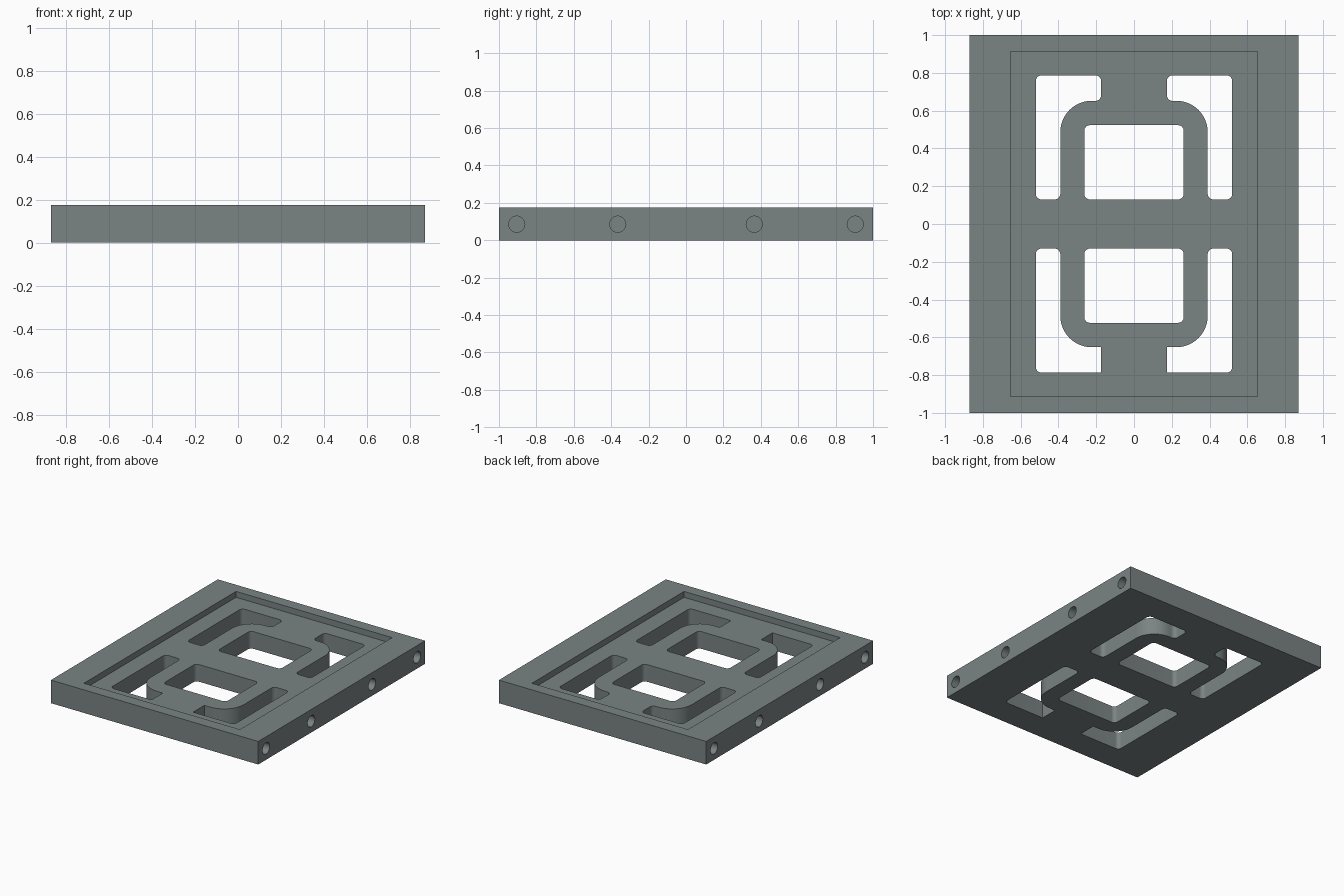
import bpy, bmesh, math
from mathutils import Vector, Matrix

if "Cube" in bpy.data.objects:
    bpy.data.objects.remove(bpy.data.objects["Cube"])

HX, HY, H = 0.87, 1.0, 0.175      # half width, half length, thickness
FLOOR = 0.13                      # height of the recessed floor


def rounded(corners):
    """Outline from (x, y, radius) corners, each rounded by an arc."""
    pts = []
    n = len(corners)
    for i, (x, y, r) in enumerate(corners):
        p = Vector((x, y))
        a = (Vector(corners[i - 1][:2]) - p).normalized()
        b = (Vector(corners[(i + 1) % n][:2]) - p).normalized()
        if r == 0:
            pts.append(p)
            continue
        # right-angled corners: arc centre lies r along both edges
        c = p + (a + b) * r
        steps = 16 if r > 0.1 else 8
        for k in range(steps + 1):
            t = math.pi / 2 * k / steps
            pts.append(c - b * r * math.cos(t) - a * r * math.sin(t))
    return pts


def prism(bm, pts, z0, z1):
    face = bm.faces.new([bm.verts.new((p.x, p.y, z0)) for p in pts])
    top = bmesh.ops.extrude_face_region(bm, geom=[face])
    verts = [g for g in top["geom"] if isinstance(g, bmesh.types.BMVert)]
    bmesh.ops.translate(bm, verts=verts, vec=(0, 0, z1 - z0))


def make_object(name, bm):
    bmesh.ops.recalc_face_normals(bm, faces=bm.faces)
    mesh = bpy.data.meshes.new(name)
    bm.to_mesh(mesh)
    bm.free()
    obj = bpy.data.objects.new(name, mesh)
    bpy.context.collection.objects.link(obj)
    return obj


def rect(x0, y0, x1, y1, r=0.0):
    return rounded([(x0, y0, r), (x1, y0, r), (x1, y1, r), (x0, y1, r)])


grey = bpy.data.materials.new("slate grey")
grey.diffuse_color = (0.195, 0.227, 0.227, 1)
grey.use_nodes = True
grey.node_tree.nodes["Principled BSDF"].inputs["Base Color"].default_value = grey.diffuse_color

# Plate
bm = bmesh.new()
prism(bm, rect(-HX, -HY, HX, HY), 0, H)
plate = make_object("plate", bm)
plate.data.materials.append(grey)

# Shallow recess in the top
bm = bmesh.new()
prism(bm, rect(-0.655, -0.912, 0.655, 0.912), FLOOR, H + 0.1)
recess = make_object("recess_cutter", bm)

# Through openings: centre windows and hooked corner slots
bm = bmesh.new()
R = 0.03
for sy, end_r in ((1, R), (-1, 0)):
    prism(bm, rect(-0.263, min(sy * 0.13, sy * 0.523), 0.263,
                   max(sy * 0.13, sy * 0.523), R), -0.1, H + 0.1)
    for sx in (1, -1):
        hook = [(0.39, 0.13, R), (0.52, 0.13, R), (0.52, 0.787, R),
                (0.174, 0.787, end_r), (0.174, 0.652, end_r), (0.39, 0.652, 0.165)]
        prism(bm, rounded([(sx * x, sy * y, r) for x, y, r in hook]), -0.1, H + 0.1)
openings = make_object("opening_cutter", bm)

# Blind round holes in both long sides
bm = bmesh.new()
for sx in (1, -1):
    for y in (-0.905, -0.365, 0.365, 0.905):
        bmesh.ops.create_cone(
            bm, cap_ends=True, segments=32, radius1=0.043, radius2=0.043, depth=0.36,
            matrix=Matrix.Translation((sx * HX, y, 0.086)) @ Matrix.Rotation(math.pi / 2, 4, "Y"))
holes = make_object("hole_cutter", bm)

# Cut the plate and keep the clean result
for cutter in (recess, openings, holes):
    mod = plate.modifiers.new(cutter.name, "BOOLEAN")
    mod.operation = "DIFFERENCE"
    mod.solver = "EXACT"
    mod.object = cutter
bpy.context.view_layer.update()
dg = bpy.context.evaluated_depsgraph_get()
result = bpy.data.meshes.new_from_object(plate.evaluated_get(dg))
plate.modifiers.clear()
plate.data = result
plate.data.materials.clear()
plate.data.materials.append(grey)
for cutter in (recess, openings, holes):
    bpy.data.objects.remove(cutter)

bpy.context.view_layer.objects.active = plate
plate.select_set(True)
bpy.ops.object.shade_smooth_by_angle(angle=math.radians(30))
